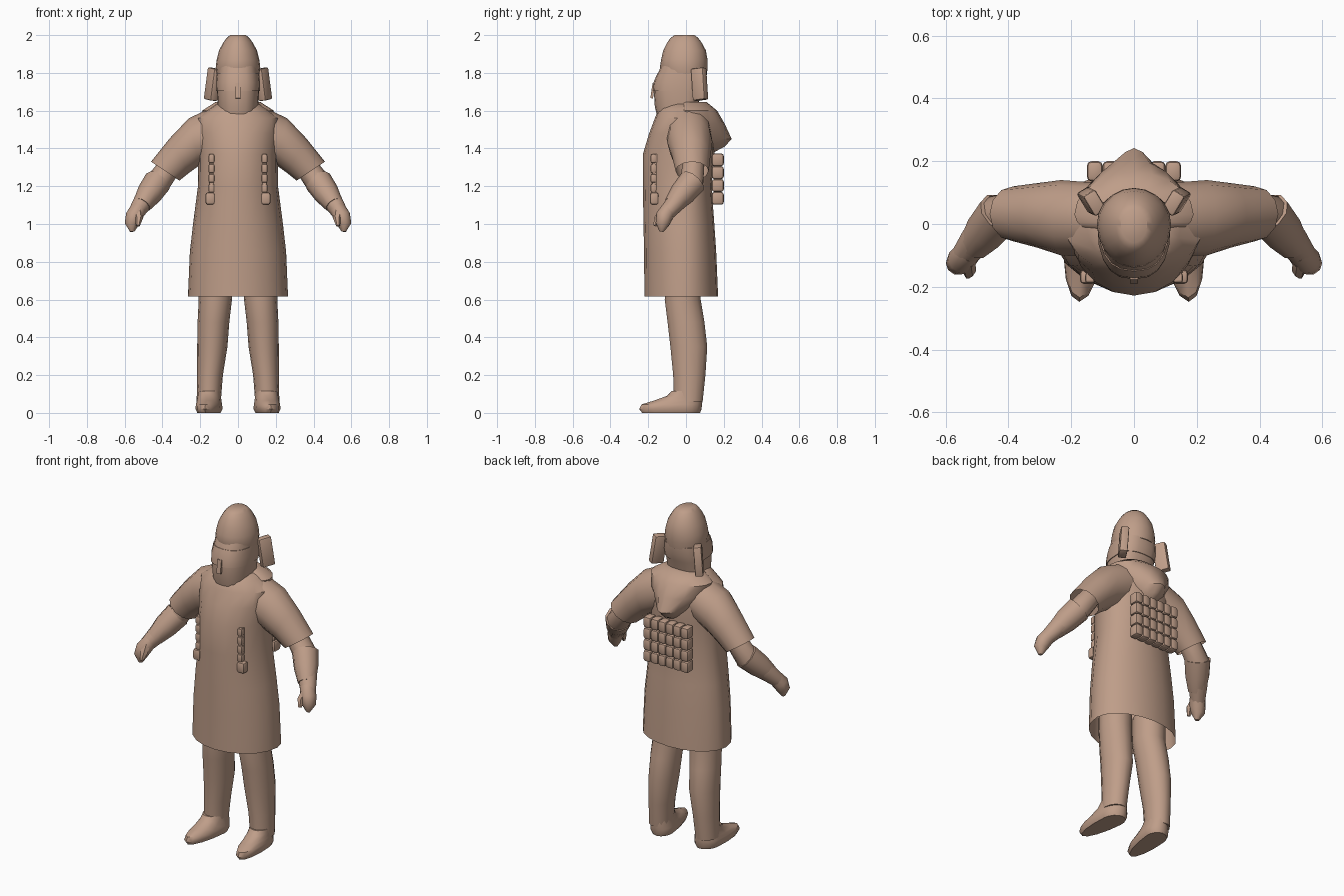
import bpy, bmesh, math
from mathutils import Vector

if "Cube" in bpy.data.objects:
    bpy.data.objects.remove(bpy.data.objects["Cube"], do_unlink=True)

TAN = (0.52, 0.34, 0.25, 1.0)
mat = bpy.data.materials.new("tan_cloth")
mat.use_nodes = True
mat.diffuse_color = TAN
bsdf = mat.node_tree.nodes["Principled BSDF"]
bsdf.inputs["Base Color"].default_value = TAN
bsdf.inputs["Roughness"].default_value = 0.8
parts = []


def finish(name, bm, mirror=False):
    """Turn a bmesh into a named object, optionally mirrored across x."""
    bmesh.ops.recalc_face_normals(bm, faces=bm.faces)
    mesh = bpy.data.meshes.new(name)
    bm.to_mesh(mesh)
    bm.free()
    mesh.materials.append(mat)
    ob = bpy.data.objects.new(name, mesh)
    bpy.context.collection.objects.link(ob)
    if mirror:
        ob.modifiers.new("mirror", 'MIRROR')
    parts.append(ob)
    return ob


def loft(name, rings, mirror=False, cap_start=True, cap_end=True):
    """Skin a list of point rings."""
    bm = bmesh.new()
    loops = [[bm.verts.new(p) for p in ring] for ring in rings]
    n = len(loops[0])
    for a, b in zip(loops, loops[1:]):
        for i in range(n):
            j = (i + 1) % n
            bm.faces.new((a[i], a[j], b[j], b[i]))
    if cap_start:
        bm.faces.new(loops[0])
    if cap_end:
        bm.faces.new(loops[-1])
    return finish(name, bm, mirror)


def level(z, w, front, back, cx=0, yc=0, p=2.0, n=20, lean=0):
    """Horizontal ring with separate front and back depth."""
    pts = []
    for i in range(n):
        t = 2 * math.pi * i / n
        c, s = math.cos(t), math.sin(t)
        c = math.copysign(abs(c) ** (2 / p), c)
        s = math.copysign(abs(s) ** (2 / p), s)
        y = yc + s * ((back - yc) if s > 0 else (yc - front))
        pts.append((cx + w * c + lean * y, y, z))
    return pts


def hoop(top, bottom, front, back, n=12):
    """Sleeve ring given its top and bottom (x, z) and its y range."""
    pts = []
    for i in range(n):
        t = 2 * math.pi * i / n
        k = (1 + math.cos(t)) / 2
        pts.append((bottom[0] + (top[0] - bottom[0]) * k,
                    (front + back) / 2 + (back - front) / 2 * math.sin(t),
                    bottom[1] + (top[1] - bottom[1]) * k))
    return pts


def tube(name, path, n=10, mirror=True, cap_start=True):
    """Tapered tube along (x, y, z, radius) points."""
    pts = [Vector(q[:3]) for q in path]
    rings = []
    for k, c in enumerate(pts):
        d = (pts[min(k + 1, len(pts) - 1)] - pts[max(k - 1, 0)]).normalized()
        u = d.cross(Vector((0, 1, 0))).normalized()
        v = d.cross(u)
        r = path[k][3]
        rings.append([c + r * (u * math.cos(2 * math.pi * i / n)
                               + v * math.sin(2 * math.pi * i / n)) for i in range(n)])
    return loft(name, rings, mirror, cap_start)


def box(name, centre, size, mirror=False, bevel=0.0, tilt=(0, 0, 0)):
    """Bevelled block."""
    from mathutils import Euler
    bm = bmesh.new()
    bmesh.ops.create_cube(bm, size=1)
    bmesh.ops.scale(bm, vec=size, verts=bm.verts)
    if bevel:
        bmesh.ops.bevel(bm, geom=bm.edges[:], offset=bevel, segments=2,
                        profile=0.5, affect='EDGES')
    bmesh.ops.rotate(bm, matrix=Euler(tilt).to_matrix(), verts=bm.verts)
    bmesh.ops.translate(bm, vec=centre, verts=bm.verts)
    return finish(name, bm, mirror)


def repeat(ob, step, count):
    a = ob.modifiers.new("repeat", 'ARRAY')
    a.use_relative_offset = False
    a.use_constant_offset = True
    a.constant_offset_displace = step
    a.count = count


# Long coat, open at the hem
loft("coat", [level(*r) for r in (
    (0.615, .265, -.22, .17), (0.85, .255, -.222, .16), (1.0, .238, -.225, .15),
    (1.2, .212, -.228, .135), (1.37, .21, -.228, .15), (1.48, .22, -.195, .15),
    (1.56, .22, -.165, .14), (1.61, .15, -.145, .11), (1.635, .115, -.12, .08))],
    cap_start=False)

# Wide short sleeves
loft("sleeves", [hoop((.10, 1.635), (.10, 1.36), -.10, .13),
                 hoop((.26, 1.56), (.205, 1.31), -.10, .14),
                 hoop((.36, 1.455), (.26, 1.27), -.075, .13),
                 hoop((.46, 1.33), (.31, 1.23), -.055, .12)],
     mirror=True, cap_end=False)

# Hood lying on the back
loft("hood", [level(z, w, -.05, b, yc=.03, p=p) for z, w, b, p in (
    (1.37, .04, .13, 2), (1.41, .08, .205, 1.7), (1.45, .12, .242, 1.6),
    (1.53, .18, .205, 1.8), (1.60, .19, .165, 2), (1.645, .12, .11, 2))])

# Forearms, glove cuffs, hands and thumbs
tube("forearms", [(.35, .04, 1.32, .06), (.43, .03, 1.21, .066),
                  (.50, -.05, 1.12, .054), (.54, -.10, 1.06, .042)])
tube("glove_cuffs", [(.425, .035, 1.225, .074), (.47, -.02, 1.16, .068),
                     (.51, -.07, 1.10, .05)])
tube("hands", [(.525, -.085, 1.085, .042), (.55, -.115, 1.04, .046),
               (.562, -.125, 1.0, .038), (.56, -.13, .96, .012)])
tube("thumbs", [(.53, -.115, 1.07, .024), (.525, -.15, 1.03, .022),
                (.53, -.165, .99, .010)], n=6)

# Legs and shoes
loft("legs", [level(z, w, f, b, cx=x, yc=(f + b) / 2, n=14) for z, x, w, f, b in (
    (.75, .12, .09, -.11, .08), (.60, .12, .088, -.115, .08),
    (.48, .13, .084, -.10, .10), (.35, .136, .08, -.085, .115),
    (.20, .148, .068, -.07, .105), (.06, .155, .064, -.065, .09))], mirror=True)
loft("shoes", [level(z, w, f, b, cx=.152, n=16, lean=-.09) for z, w, f, b in (
    (0, .06, -.232, .075), (.02, .07, -.248, .082), (.045, .068, -.235, .085),
    (.065, .064, -.17, .087), (.09, .062, -.10, .087), (.115, .06, -.075, .085))],
    mirror=True)

# Head with masked lower face
loft("head", [level(z, w, f, b, p=2.5) for z, w, f, b in (
    (1.56, .10, -.15, .05), (1.62, .108, -.165, .06), (1.70, .112, -.17, .085),
    (1.76, .112, -.165, .10), (1.84, .105, -.13, .10))])
loft("eye_band", [level(z, w, f, b, p=2.5) for z, w, f, b in (
    (1.705, .116, -.176, .09), (1.75, .117, -.172, .103), (1.80, .112, -.15, .105))])
box("nose_guard", (0, -.176, 1.705), (.026, .014, .08), tilt=(-.15, 0, 0))

# Egg-shaped helmet
loft("helmet", [level(z, w, f, b) for z, w, f, b in (
    (1.79, .112, -.125, .11), (1.83, .118, -.138, .115), (1.87, .113, -.132, .114),
    (1.92, .10, -.12, .105), (1.96, .078, -.10, .083), (1.985, .06, -.082, .065),
    (2.0, .042, -.06, .045))])

# Ear pieces, turned outward
box("ear_pieces", (.135, .072, 1.74), (.045, .075, .17), True, .008, (.12, -.08, -.55))

# Grid of pouches on the back
pouch = box("back_pouches", (-.125, .168, 1.136), (.05, .064, .068), bevel=.014)
repeat(pouch, (.05, 0, 0), 6)
repeat(pouch, (0, 0, .068), 4)

# Front strap loops and small pouches
loops = box("chest_loops", (.14, -.172, 1.19), (.032, .03, .046), bevel=.008)
repeat(loops, (0, 0, .052), 4)
loops.modifiers.new("mirror", 'MIRROR')
box("chest_straps", (.14, -.166, 1.25), (.022, .025, .24), True)
box("chest_pouches", (.147, -.168, 1.135), (.05, .045, .065), True, .012)

# Soft shading with crisp folds
bpy.ops.object.select_all(action='DESELECT')
for ob in parts:
    ob.select_set(True)
bpy.context.view_layer.objects.active = parts[0]
bpy.ops.object.shade_smooth_by_angle(angle=math.radians(40))
